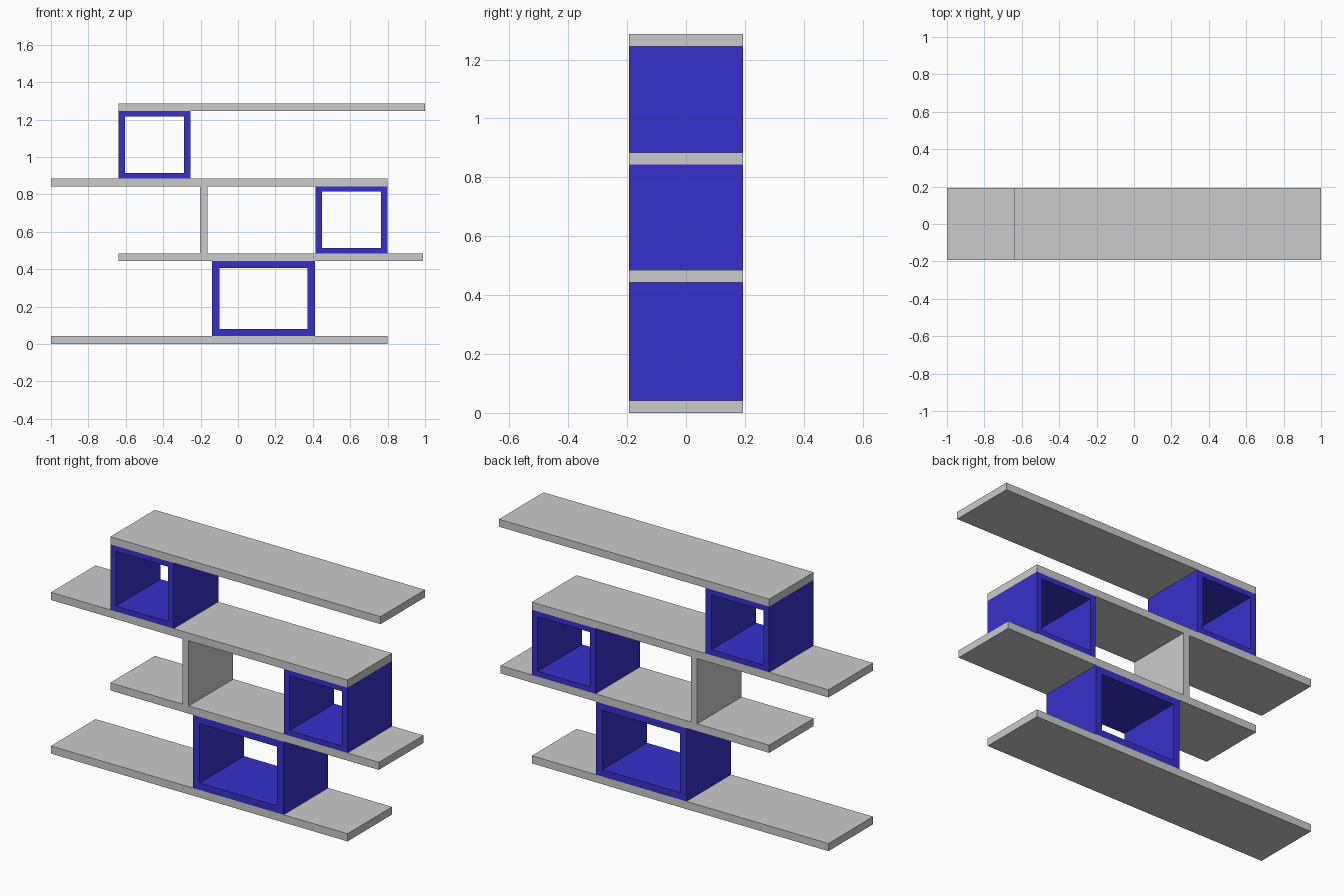
import bpy
import bmesh

if "Cube" in bpy.data.objects:
    bpy.data.objects.remove(bpy.data.objects["Cube"])

DEPTH = 0.386

blue = bpy.data.materials.new("blue_paint")
blue.diffuse_color = (0.04, 0.03, 0.6, 1)
blue.use_nodes = True
blue.node_tree.nodes["Principled BSDF"].inputs["Base Color"].default_value = blue.diffuse_color


def finish(name, bm, mat=None):
    bmesh.ops.recalc_face_normals(bm, faces=bm.faces)
    mesh = bpy.data.meshes.new(name)
    bm.to_mesh(mesh)
    bm.free()
    obj = bpy.data.objects.new(name, mesh)
    bpy.context.collection.objects.link(obj)
    if mat:
        mesh.materials.append(mat)
    return obj


def rect(bm, x0, x1, z0, z1, y):
    return [bm.verts.new((x, y, z)) for x, z in ((x0, z0), (x1, z0), (x1, z1), (x0, z1))]


def board(name, x0, x1, z0, z1):
    """Solid board running the full depth."""
    bm = bmesh.new()
    face = bm.faces.new(rect(bm, x0, x1, z0, z1, -DEPTH / 2))
    ext = bmesh.ops.extrude_face_region(bm, geom=[face], use_keep_orig=True)
    moved = [g for g in ext["geom"] if isinstance(g, bmesh.types.BMVert)]
    bmesh.ops.translate(bm, verts=moved, vec=(0, DEPTH, 0))
    return finish(name, bm)


def open_box(name, x0, x1, z0, z1, side, cap):
    """Rectangular tube, open at front and back."""
    bm = bmesh.new()
    loops = []
    for y in (-DEPTH / 2, DEPTH / 2):
        loops.append(rect(bm, x0, x1, z0, z1, y))
        loops.append(rect(bm, x0 + side, x1 - side, z0 + cap, z1 - cap, y))
    front_out, front_in, back_out, back_in = loops
    for a, b in ((front_out, front_in), (front_in, back_in),
                 (back_in, back_out), (back_out, front_out)):
        for i in range(4):
            j = (i + 1) % 4
            bm.faces.new((a[i], a[j], b[j], b[i]))
    return finish(name, bm, blue)


# Staggered shelves
board("bottom_shelf", -1.0, 0.80, 0.0, 0.042)
board("lower_middle_shelf", -0.64, 0.99, 0.443, 0.485)
board("upper_middle_shelf", -1.0, 0.80, 0.843, 0.885)
board("top_shelf", -0.64, 1.0, 1.245, 1.286)

# Upright divider
board("divider", -0.203, -0.164, 0.485, 0.843)

# Blue open boxes between the shelves
open_box("bottom_box", -0.138, 0.412, 0.042, 0.443, 0.04, 0.038)
open_box("middle_box", 0.414, 0.80, 0.485, 0.843, 0.035, 0.029)
open_box("top_box", -0.64, -0.255, 0.885, 1.245, 0.035, 0.03)
